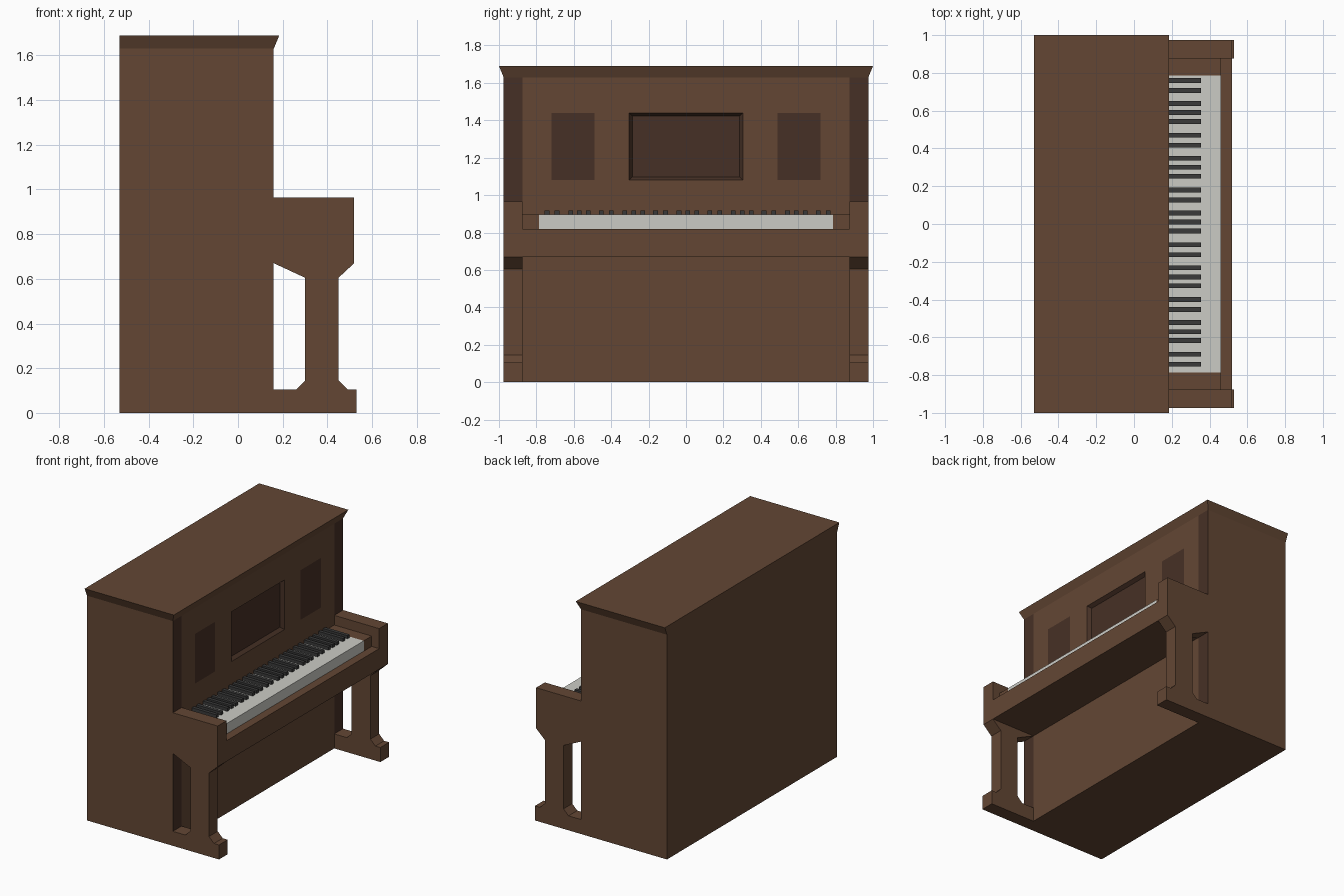
import bpy, bmesh
from mathutils import Vector

if "Cube" in bpy.data.objects:
    bpy.data.objects.remove(bpy.data.objects["Cube"])


def material(name, rgb):
    m = bpy.data.materials.new(name)
    m.diffuse_color = (*rgb, 1)
    m.use_nodes = True
    m.node_tree.nodes["Principled BSDF"].inputs["Base Color"].default_value = m.diffuse_color
    return m


WOOD = material("wood", (0.125, 0.062, 0.034))
DARK = material("dark_wood", (0.062, 0.03, 0.019))
IVORY = material("ivory", (0.6, 0.6, 0.56))
EBONY = material("ebony", (0.042, 0.042, 0.042))


def finish(bm, name, *mats):
    me = bpy.data.meshes.new(name)
    bm.to_mesh(me)
    bm.free()
    for m in mats:
        me.materials.append(m)
    ob = bpy.data.objects.new(name, me)
    bpy.context.collection.objects.link(ob)
    return ob


def add_prism(bm, profile, y0, y1):
    """Extrude an x-z profile from y0 to y1."""
    face = bm.faces.new([bm.verts.new((x, y0, z)) for x, z in profile])
    ext = bmesh.ops.extrude_face_region(bm, geom=[face], use_keep_orig=True)["geom"]
    bmesh.ops.translate(bm, vec=(0, y1 - y0, 0),
                        verts=[v for v in ext if isinstance(v, bmesh.types.BMVert)])
    bmesh.ops.recalc_face_normals(bm, faces=bm.faces)


def prism(name, profile, y0, y1, mat):
    bm = bmesh.new()
    add_prism(bm, profile, y0, y1)
    return finish(bm, name, mat)


def rect(x0, x1, z0, z1):
    return [(x0, z0), (x1, z0), (x1, z1), (x0, z1)]


BACK, FRONT = -0.53, 0.16

# Cabinet: front face grid, with dark panels, extruded to the back
ys = [-0.975, -0.875, -0.72, -0.49, -0.305, 0.305, 0.49, 0.72, 0.875, 0.975]
zs = [0, 1.08, 1.44, 1.63]
bm = bmesh.new()
grid = [[bm.verts.new((FRONT, y, z)) for z in zs] for y in ys]
fronts = {}
for i in range(len(ys) - 1):
    for j in range(len(zs) - 1):
        fronts[i, j] = bm.faces.new((grid[i][j], grid[i + 1][j],
                                     grid[i + 1][j + 1], grid[i][j + 1]))
ext = bmesh.ops.extrude_face_region(bm, geom=list(fronts.values()), use_keep_orig=True)["geom"]
bmesh.ops.translate(bm, vec=(BACK - FRONT, 0, 0),
                    verts=[v for v in ext if isinstance(v, bmesh.types.BMVert)])
bmesh.ops.recalc_face_normals(bm, faces=bm.faces)
for (i, j), f in fronts.items():
    if i in (0, 8) or (j == 1 and i in (2, 4, 6)):
        f.material_index = 1

# Recessed centre panel with a bevelled surround
centre = fronts[4, 1]
for f in bmesh.ops.inset_region(bm, faces=[centre], thickness=0.025)["faces"]:
    f.material_index = 1
bmesh.ops.translate(bm, vec=(-0.025, 0, 0), verts=centre.verts)
finish(bm, "cabinet", WOOD, DARK)

# Lid flaring out at the front and sides
bm = bmesh.new()
bmesh.ops.create_cube(bm, size=1)
for v in bm.verts:
    top = v.co.z > 0
    x = BACK if v.co.x < 0 else (0.185 if top else FRONT)
    y = (1.0 if top else 0.975) * (1 if v.co.y > 0 else -1)
    v.co = Vector((x, y, 1.69 if top else 1.63))
finish(bm, "lid", WOOD)

# Arms with legs and feet, plus key end blocks, on both sides
leg = [(0.16, 0.965), (0.52, 0.965), (0.52, 0.67), (0.45, 0.605), (0.45, 0.145),
       (0.49, 0.105), (0.53, 0.105), (0.53, 0), (0.16, 0), (0.16, 0.105),
       (0.26, 0.105), (0.30, 0.145), (0.30, 0.605), (0.16, 0.67)]
for side, s in (("left", -1), ("right", 1)):
    prism("arm_and_leg_" + side, leg, s * 0.875, s * 0.975, WOOD)
    prism("key_block_" + side, rect(FRONT, 0.46, 0.82, 0.895), s * 0.785, s * 0.875, WOOD)

# Key bed and white keys
prism("key_bed", rect(FRONT, 0.52, 0.67, 0.82), -0.875, 0.875, WOOD)
prism("white_keys", rect(FRONT, 0.46, 0.82, 0.895), -0.785, 0.785, IVORY)

# Black keys in groups of two and three
bm = bmesh.new()
offsets = [0, 0.053, 0.122, 0.17, 0.217]
for k in range(27):
    y = 0.76 - 0.29 * (k // 5) - offsets[k % 5]
    add_prism(bm, rect(FRONT, 0.355, 0.895, 0.918), y - 0.0125, y + 0.0125)
finish(bm, "black_keys", EBONY)
